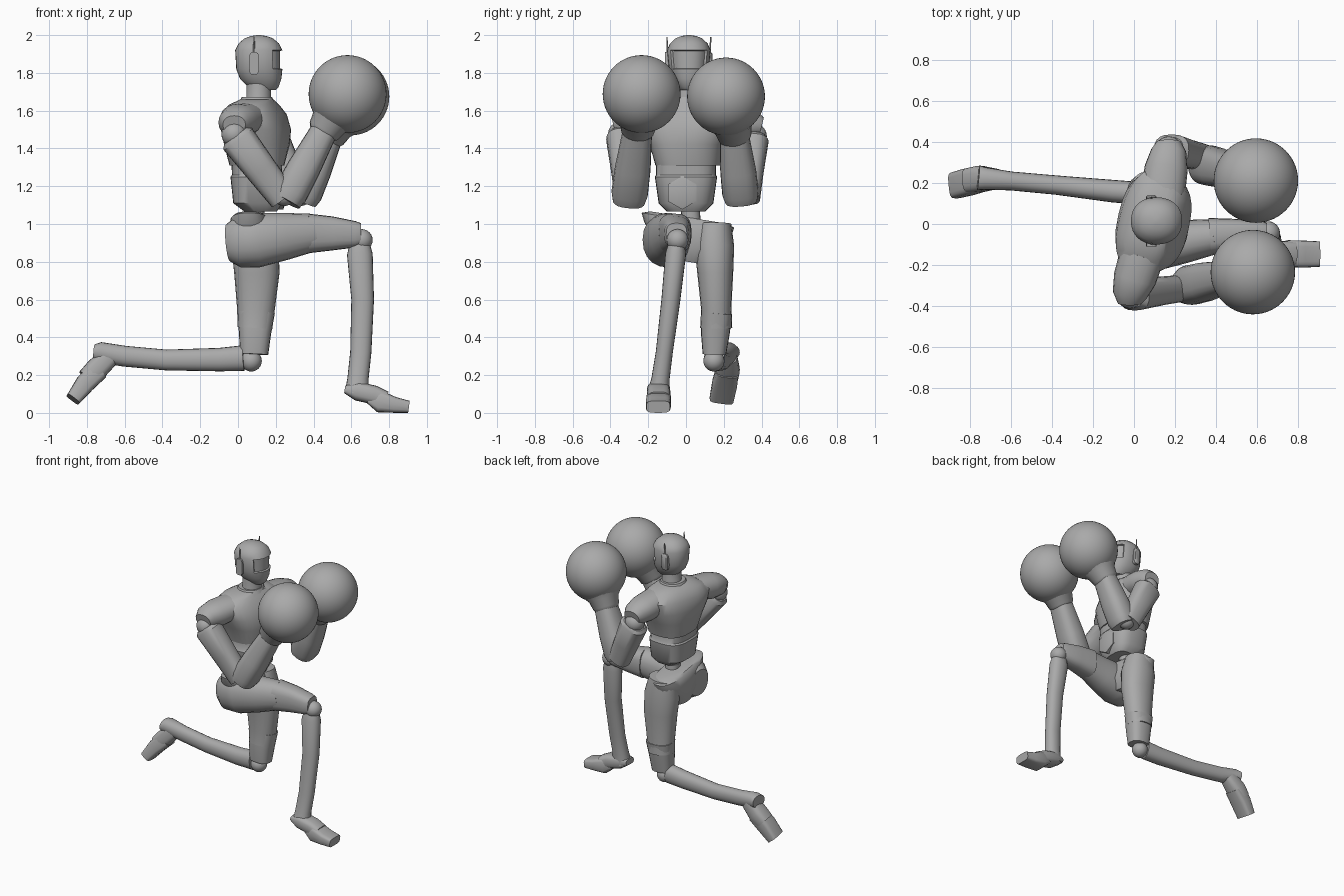
import bpy, bmesh
from math import cos, sin, radians, pi
from mathutils import Vector, Matrix

cube = bpy.data.objects.get("Cube")
if cube:
    bpy.data.objects.remove(cube, do_unlink=True)

grey = bpy.data.materials.new("plain_grey")
grey.use_nodes = True
tone = (0.4, 0.4, 0.4, 1)
grey.diffuse_color = tone
grey.node_tree.nodes["Principled BSDF"].inputs["Base Color"].default_value = tone


def finish(name, bm, angle=40):
    bmesh.ops.recalc_face_normals(bm, faces=bm.faces[:])
    mesh = bpy.data.meshes.new(name)
    bm.to_mesh(mesh)
    bm.free()
    obj = bpy.data.objects.new(name, mesh)
    bpy.context.collection.objects.link(obj)
    mesh.materials.append(grey)
    bpy.ops.object.select_all(action='DESELECT')
    obj.select_set(True)
    bpy.context.view_layer.objects.active = obj
    bpy.ops.object.shade_smooth_by_angle(angle=radians(angle))
    return obj


def loft(rings):
    """Bridge equal rings of points and close both ends."""
    bm = bmesh.new()
    loops = [[bm.verts.new(p) for p in ring] for ring in rings]
    n = len(loops[0])
    for a, b in zip(loops, loops[1:]):
        for i in range(n):
            j = (i + 1) % n
            bm.faces.new((a[i], a[j], b[j], b[i]))
    bm.faces.new(loops[0][::-1])
    bm.faces.new(loops[-1])
    return bm


def oval(n, power):
    """Unit rounded-square outline; power 2 is a circle."""
    def shape(c):
        return abs(c) ** (2 / power) * (1 if c > 0 else -1)
    return [(shape(cos(2 * pi * i / n)), shape(sin(2 * pi * i / n))) for i in range(n)]


def stack(rows, y=0.0, power=2.0, n=28, tilt=0.0):
    """Level rings: z, x centre, half depth, half width, optional yaw."""
    rings = []
    for z, x, d, w, *yaw in rows:
        turn = Matrix.Rotation(radians(yaw[0] if yaw else 0), 3, 'Z')
        ring = []
        for a, b in oval(n, power):
            p = turn @ Vector((a * d, b * w, 0))
            ring.append(p + Vector((x, y, z + tilt * p.y)))
        rings.append(ring)
    return loft(rings)


def tube(name, rows, side=(0, 1, 0), power=2.2, n=20):
    """Limb along a path: x, y, z, half size sideways, half size across."""
    pts = [Vector(r[:3]) for r in rows]
    rings = []
    for i, r in enumerate(rows):
        t = (pts[min(i + 1, len(pts) - 1)] - pts[max(i - 1, 0)]).normalized()
        u = Vector(side)
        u = (u - t * u.dot(t)).normalized()
        v = t.cross(u)
        rings.append([pts[i] + u * a * r[3] + v * b * r[4] for a, b in oval(n, power)])
    return finish(name, loft(rings))


def ball(name, centre, radius, segments=24):
    bm = bmesh.new()
    bmesh.ops.create_uvsphere(bm, u_segments=segments, v_segments=segments // 2, radius=radius)
    bmesh.ops.translate(bm, verts=bm.verts[:], vec=centre)
    return finish(name, bm, 60)


# Head with recessed visor
head = stack([(1.71, .14, .06, .045), (1.725, .135, .08, .06), (1.77, .12, .11, .09),
              (1.82, .113, .122, .105), (1.92, .11, .125, .115), (1.955, .11, .108, .1),
              (1.983, .11, .075, .07), (1.995, .11, .04, .04), (2.0, .11, .01, .01)],
             y=.015, power=2.2, n=32)
visor = []
for f in head.faces:
    c = f.calc_center_median()
    if 1.83 < c.z < 1.91 and c.x > .19:
        visor.append(f)
bmesh.ops.recalc_face_normals(head, faces=head.faces[:])
bmesh.ops.inset_region(head, faces=visor, thickness=.004, depth=-.012)
finish("head", head)

finish("neck", stack([(1.6, .1, .085, .085), (1.66, .11, .065, .07), (1.76, .11, .065, .065)], y=.01))

# Ear pods with aerials
for label, s in (("left", 1), ("right", -1)):
    y = .015 + s * .112
    tube(label + "_ear_pod", [(.085, y - .014, 1.85, .026, .06), (.085, y + .006, 1.85, .026, .06),
                              (.085, y + .014, 1.85, .018, .05)], side=(1, 0, 0), power=4)
    tube(label + "_aerial", [(.085, y, 1.9, .006, .006), (.085, y + s * .004, 1.99, .003, .003)], n=8)

# Torso: shirt twisted at the shoulders, belly block, buckle, spine
finish("chest", stack([(1.31, .1, .145, .172), (1.42, .1, .17, .2, -8), (1.5, .095, .175, .24, -13),
                       (1.58, .085, .155, .26, -15), (1.63, .085, .12, .2, -15),
                       (1.66, .1, .085, .11, -12)], y=.01, power=2.6))
finish("belly", stack([(1.065, .12, .085, .1), (1.11, .105, .13, .145), (1.25, .1, .14, .165),
                       (1.26, .1, .132, .158), (1.33, .1, .135, .16)], power=3))
tube("buckle", [(.2, -.02, 1.165, .088, .088), (.24, -.02, 1.165, .088, .088),
                (.246, -.02, 1.165, .07, .07)], side=(0, 0, 1), power=2, n=6)
tube("spine", [(.09, .03, .98, .05, .05), (.09, .02, 1.12, .05, .05)])
tube("collar", [(.1, .01, 1.645, .1, .095), (.1, .01, 1.672, .088, .08)])

# Pelvis dropping towards the kneeling side
finish("pelvis", stack([(1.035, .06, .085, .2), (1.02, .06, .1, .245), (.97, .06, .11, .23),
                        (.88, .07, .12, .17), (.8, .06, .09, .09)], y=.01, power=2.4, tilt=-.16))

# Raised right leg
tube("right_thigh", [(-.05, -.09, .9, .08, .1), (0, -.1, .905, .12, .135), (.1, -.1, .915, .13, .145),
                     (.25, -.085, .935, .105, .125), (.4, -.06, .955, .085, .1)])
tube("right_thigh_end", [(.37, -.06, .95, .09, .105), (.5, -.05, .95, .075, .09),
                         (.62, -.05, .945, .065, .07), (.65, -.05, .945, .055, .06)], power=2.8)
ball("right_knee", (.655, -.045, .915), .058)
tube("right_shin", [(.645, -.05, .89, .045, .055), (.645, -.055, .84, .055, .068),
                    (.66, -.08, .6, .05, .06), (.65, -.115, .32, .045, .056),
                    (.635, -.135, .18, .048, .056), (.63, -.145, .1, .06, .065)])
tube("right_heel", [(.565, -.145, .125, .045, .02), (.63, -.145, .115, .062, .05),
                    (.72, -.145, .095, .062, .05), (.78, -.145, .07, .06, .045)], power=3)
tube("right_toe", [(.69, -.145, .075, .05, .025), (.75, -.145, .06, .066, .058),
                   (.83, -.147, .042, .066, .042), (.905, -.147, .032, .062, .032)], power=4)

# Kneeling left leg
tube("left_thigh", [(.08, .15, 1.0, .09, .1), (.09, .15, .88, .105, .125), (.1, .155, .74, .095, .12),
                    (.095, .16, .55, .08, .1), (.09, .16, .45, .085, .092)])
tube("left_thigh_end", [(.095, .165, .53, .08, .1), (.09, .155, .42, .076, .085),
                        (.085, .15, .31, .062, .075)], power=2.6)
ball("left_knee", (.07, .148, .275), .056)
tube("left_shin", [(.03, .15, .29, .055, .068), (-.1, .16, .282, .055, .062),
                   (-.38, .19, .28, .047, .055), (-.6, .21, .3, .046, .055),
                   (-.73, .222, .32, .055, .055), (-.76, .225, .322, .06, .042)])
tube("left_heel", [(-.68, .22, .3, .05, .055), (-.75, .22, .23, .065, .06), (-.8, .212, .18, .062, .055)], power=3)
tube("left_toe", [(-.74, .22, .225, .06, .055), (-.81, .205, .155, .066, .052),
                  (-.873, .188, .072, .064, .04)], power=4)

# Arms: shoulder, elbow, wrist and glove centres for each side
arms = {"right": (-1, (-.02, -.345, 1.475), (.22, -.315, 1.16), (.27, -.3, 1.15), (.465, -.255, 1.51), (.58, -.235, 1.688)),
        "left": (1, (.17, .36, 1.465), (.31, .33, 1.16), (.35, .29, 1.15), (.49, .255, 1.48), (.595, .212, 1.675))}
for label, (s, *joints) in arms.items():
    shoulder, elbow, bend, wrist, fist = [Vector(j) for j in joints]
    ball(label + "_shoulder", shoulder, .068)
    root = Vector((.09 + s * .05, s * .15, 1.56))
    tip = shoulder + Vector((0, 0, .06))
    mid = root.lerp(tip, .6)
    tube(label + "_sleeve", [(*root, .11, .08), (*mid, .105, .09), (*tip, .085, .075),
                             (*(tip + Vector((0, s * .04, -.01))), .06, .05)], side=(1, 0, 0))
    at = lambda a, b, k: tuple(a.lerp(b, k))
    tube(label + "_upper_arm", [(*at(shoulder, elbow, .02), .065, .075), (*at(shoulder, elbow, .08), .08, .095),
                                (*at(shoulder, elbow, .6), .07, .085), (*at(shoulder, elbow, 1.08), .065, .075)], power=2.6)
    ball(label + "_elbow", elbow.lerp(bend, .5), .06)
    tube(label + "_forearm", [(*at(bend, wrist, -.08), .085, .08), (*at(bend, wrist, .04), .097, .092),
                              (*at(bend, wrist, .4), .095, .088), (*at(bend, wrist, .95), .078, .072)], power=2.6)
    tube(label + "_cuff", [(*at(wrist, fist, -.18), .075, .075), (*at(wrist, fist, -.1), .088, .088),
                           (*at(wrist, fist, .15), .1, .1), (*at(wrist, fist, .45), .15, .15)])
    ball(label + "_glove", fist, .206, 56)
